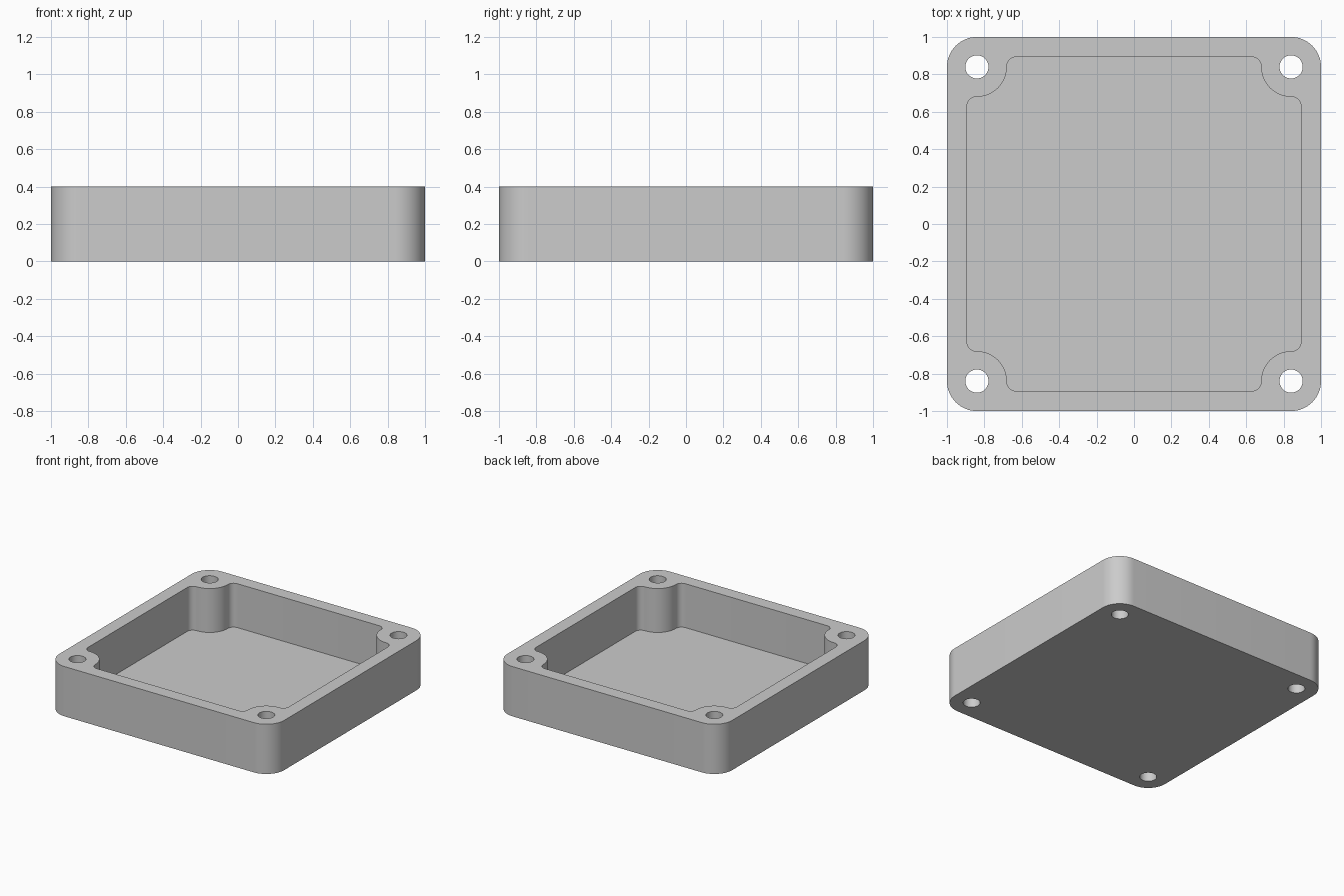
import bpy, bmesh
from math import sin, cos, pi, atan2

if "Cube" in bpy.data.objects:
    bpy.data.objects.remove(bpy.data.objects["Cube"], do_unlink=True)

HEIGHT, FLOOR = 0.4, 0.047
HOLE_AT, HOLE_R = 0.84, 0.062   # screw hole centre and radius
CORNER_R = 0.16                 # outer corners and screw bosses
WALL, FILLET = 0.893, 0.05      # inner wall position and pocket fillet

grey = bpy.data.materials.new("plain grey")
grey.use_nodes = True
grey.diffuse_color = (0.6, 0.6, 0.6, 1)
grey.node_tree.nodes["Principled BSDF"].inputs["Base Color"].default_value = (0.6, 0.6, 0.6, 1)


def arc(cx, cy, r, start, end, steps):
    return [(cx + r * cos(start + (end - start) * i / steps),
             cy + r * sin(start + (end - start) * i / steps)) for i in range(steps + 1)]


def four_corners(points):
    """Repeat a corner outline around the centre by quarter turns."""
    loop = []
    for k in range(4):
        for x, y in points:
            for _ in range(k):
                x, y = -y, x
            loop.append((x, y))
    return loop


def prism(name, loops, z0, z1):
    bm = bmesh.new()
    for loop in loops:
        face = bm.faces.new([bm.verts.new((x, y, z0)) for x, y in loop])
        top = bmesh.ops.extrude_face_region(bm, geom=[face])["geom"]
        moved = [v for v in top if isinstance(v, bmesh.types.BMVert)]
        bmesh.ops.translate(bm, verts=moved, vec=(0, 0, z1 - z0))
    bmesh.ops.recalc_face_normals(bm, faces=bm.faces[:])
    mesh = bpy.data.meshes.new(name)
    bm.to_mesh(mesh)
    bm.free()
    mesh.materials.append(grey)
    obj = bpy.data.objects.new(name, mesh)
    bpy.context.collection.objects.link(obj)
    return obj


# Rounded square body
body = prism("enclosure_tray",
             [four_corners(arc(HOLE_AT, HOLE_AT, CORNER_R, 0, pi / 2, 16))], 0, HEIGHT)

# Pocket outline: fillet, arc around the screw boss, fillet
fc = WALL - FILLET
reach = CORNER_R + FILLET
near = HOLE_AT - (reach ** 2 - (fc - HOLE_AT) ** 2) ** 0.5
a = atan2(near - HOLE_AT, fc - HOLE_AT)
b = atan2(fc - HOLE_AT, near - HOLE_AT)
corner = (arc(fc, near, FILLET, 0, a + pi, 8)
          + arc(HOLE_AT, HOLE_AT, CORNER_R, a, b - 2 * pi, 18)[1:-1]
          + arc(near, fc, FILLET, b - pi, pi / 2, 8))
pocket = prism("pocket_cutter", [four_corners(corner)], FLOOR, HEIGHT + 0.1)

# Four screw holes through the corners
holes = prism("screw_hole_cutter",
              [arc(sx * HOLE_AT, sy * HOLE_AT, HOLE_R, 0, 2 * pi, 32)[:-1]
               for sx in (-1, 1) for sy in (-1, 1)], -0.1, HEIGHT + 0.1)

# Cut the body, then remove the cutters
bpy.ops.object.select_all(action='DESELECT')
bpy.context.view_layer.objects.active = body
body.select_set(True)
for cutter in (pocket, holes):
    cutter.hide_render = True
    mod = body.modifiers.new(cutter.name, 'BOOLEAN')
    mod.operation = 'DIFFERENCE'
    mod.solver = 'EXACT'
    mod.object = cutter
    bpy.ops.object.modifier_apply(modifier=mod.name)
    bpy.data.objects.remove(cutter, do_unlink=True)

bpy.ops.object.shade_smooth_by_angle(angle=pi / 6)
